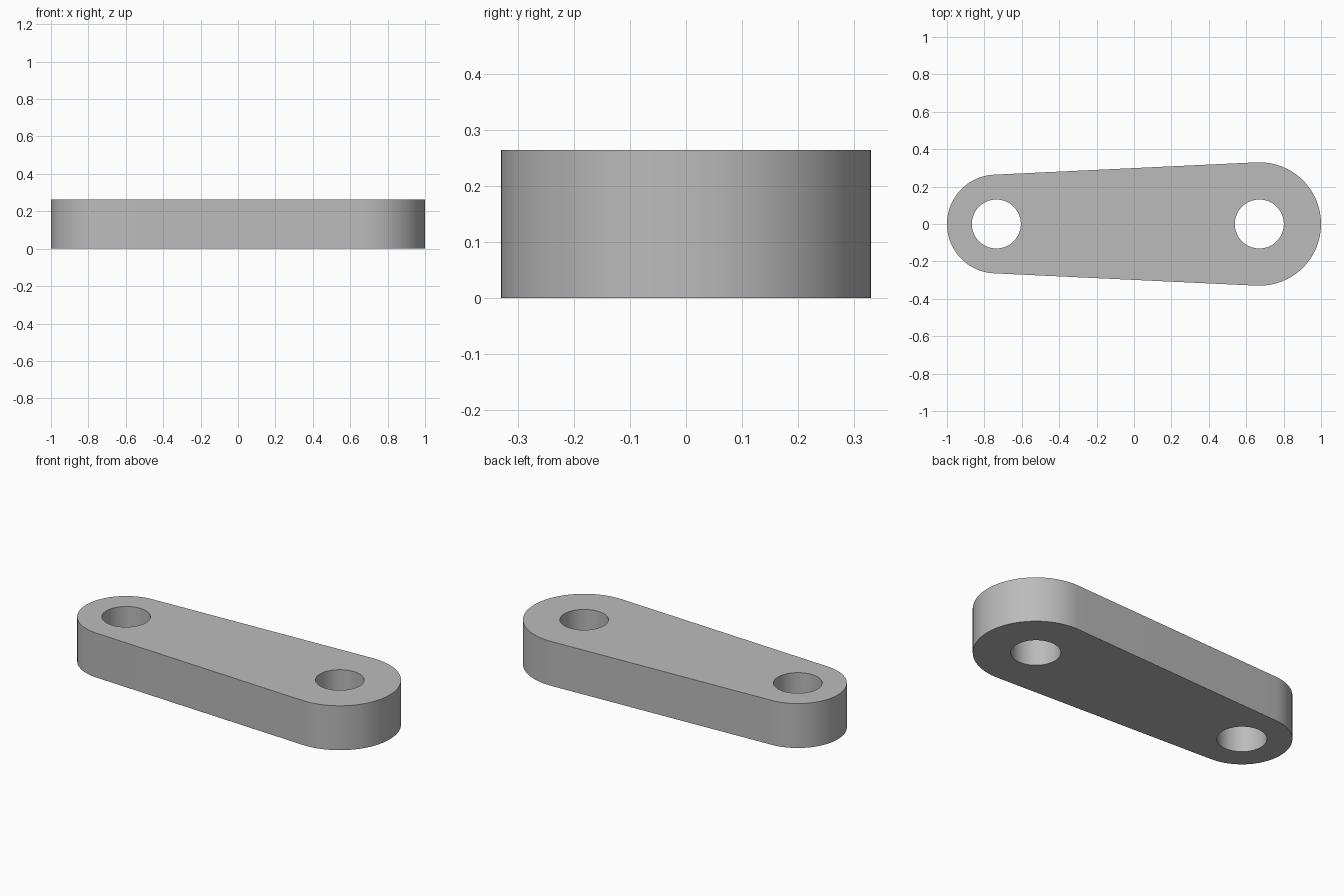
import bpy, bmesh, math

if "Cube" in bpy.data.objects:
    bpy.data.objects.remove(bpy.data.objects["Cube"], do_unlink=True)

HEIGHT = 0.264
SMALL_X, SMALL_R = -0.736, 0.264
LARGE_X, LARGE_R = 0.67, 0.33
HOLE_R = 0.131
STEPS = 48

grey = bpy.data.materials.new("plain grey")
grey.use_nodes = True
colour = (0.5, 0.5, 0.5, 1)
grey.diffuse_color = colour
grey.node_tree.nodes["Principled BSDF"].inputs["Base Color"].default_value = colour


def arc(cx, radius, start, end):
    """Points along an arc centred on the x axis."""
    angles = [start + (end - start) * i / STEPS for i in range(STEPS + 1)]
    return [(cx + radius * math.cos(a), radius * math.sin(a), 0) for a in angles]


# Tapered link body: two round ends joined by tangent sides
tangent = math.acos((SMALL_R - LARGE_R) / (LARGE_X - SMALL_X))
outline = (arc(LARGE_X, LARGE_R, -tangent, tangent)
           + arc(SMALL_X, SMALL_R, tangent, 2 * math.pi - tangent))
bm = bmesh.new()
base = bm.faces.new([bm.verts.new(p) for p in outline])
top = bmesh.ops.extrude_face_region(bm, geom=[base])["geom"]
bmesh.ops.translate(bm, vec=(0, 0, HEIGHT),
                    verts=[v for v in top if isinstance(v, bmesh.types.BMVert)])
bmesh.ops.recalc_face_normals(bm, faces=bm.faces)
mesh = bpy.data.meshes.new("link_body")
bm.to_mesh(mesh)
bm.free()
link = bpy.data.objects.new("link_body", mesh)
bpy.context.collection.objects.link(link)
mesh.materials.append(grey)

# Pin holes through both ends
for name, x in (("small_end_hole", SMALL_X), ("large_end_hole", LARGE_X)):
    bpy.ops.mesh.primitive_cylinder_add(vertices=64, radius=HOLE_R, depth=1,
                                        location=(x, 0, HEIGHT / 2))
    cutter = bpy.context.object
    cutter.name = name
    cutter.hide_render = True
    cutter.data.materials.append(grey)
    bpy.context.view_layer.objects.active = link
    cut = link.modifiers.new(name, "BOOLEAN")
    cut.operation = "DIFFERENCE"
    cut.solver = "EXACT"
    cut.object = cutter
    bpy.ops.object.modifier_apply(modifier=cut.name)
    bpy.data.objects.remove(cutter, do_unlink=True)

# Smooth walls with crisp rims
bpy.ops.object.select_all(action="DESELECT")
link.select_set(True)
bpy.context.view_layer.objects.active = link
bpy.ops.object.shade_smooth_by_angle(angle=math.radians(30))
